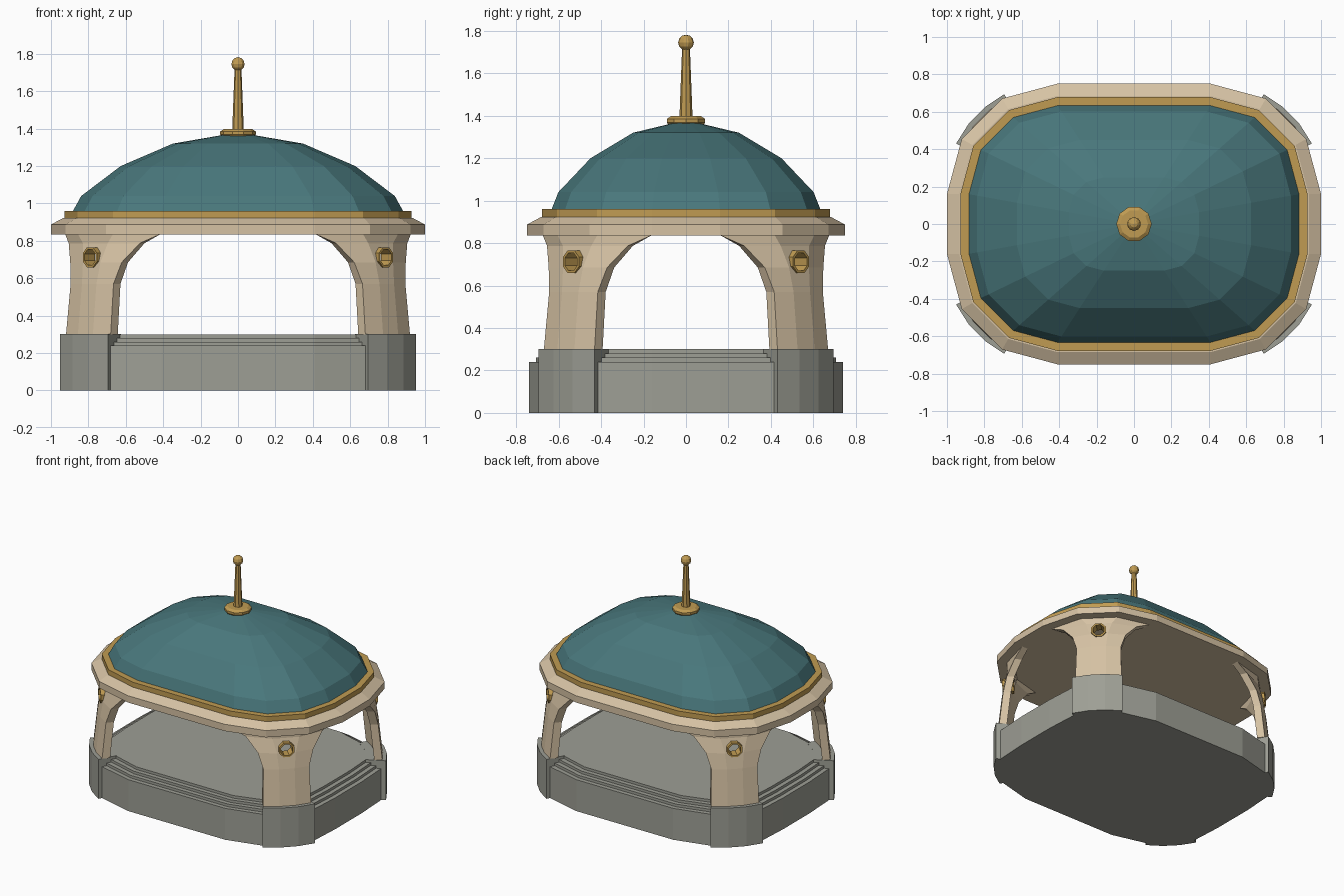
import bpy, bmesh, math
from mathutils import Matrix, Vector

if "Cube" in bpy.data.objects:
    bpy.data.objects.remove(bpy.data.objects["Cube"])

CX, CY = 0.41, 0.16          # centres of the rounded plan corners


def material(name, rgb):
    m = bpy.data.materials.new(name)
    m.diffuse_color = (*rgb, 1)
    m.use_nodes = True
    m.node_tree.nodes["Principled BSDF"].inputs["Base Color"].default_value = m.diffuse_color
    return m


STONE = material("sandstone", (0.67, 0.54, 0.37))
GREY = material("grey stone", (0.34, 0.345, 0.30))
TEAL = material("teal roof", (0.066, 0.185, 0.20))
GOLD = material("gold trim", (0.53, 0.33, 0.085))


def make(name, bm, mat):
    bmesh.ops.recalc_face_normals(bm, faces=bm.faces)
    me = bpy.data.meshes.new(name)
    bm.to_mesh(me)
    bm.free()
    me.materials.append(mat)
    ob = bpy.data.objects.new(name, me)
    bpy.context.collection.objects.link(ob)
    return ob


def loft(name, rings, mat):
    """Closed solid through a stack of equal-length rings."""
    bm = bmesh.new()
    vs = [[bm.verts.new(p) for p in r] for r in rings]
    n = len(vs[0])
    for a, b in zip(vs, vs[1:]):
        for i in range(n):
            j = (i + 1) % n
            bm.faces.new((a[i], a[j], b[j], b[i]))
    bm.faces.new(vs[0])
    bm.faces.new(vs[-1])
    return make(name, bm, mat)


def arc(r, a0, a1, n, z):
    out = []
    for i in range(n):
        a = math.radians(a0 + (a1 - a0) * i / (n - 1))
        out.append((CX + r * math.cos(a), CY + r * math.sin(a), z))
    return out


def four_way(quarter):
    """Full plan loop from the points of the +x +y quarter."""
    q = list(quarter)
    left = [(-x, y, z) for x, y, z in reversed(q)]
    half = q + left
    return half + [(-x, -y, z) for x, y, z in half]


def plan(r, z, s=1.0):
    return [(x * s, y * s, z) for x, y, z in four_way(arc(r, 0, 90, 4, z))]


def mirror(ob):
    m = ob.modifiers.new("mirror", 'MIRROR')
    m.use_axis = (True, True, False)


def lathe(name, profile, sides, mat):
    rings = [[(r * math.cos(2 * math.pi * i / sides),
               r * math.sin(2 * math.pi * i / sides), z) for i in range(sides)]
             for r, z in profile]
    return loft(name, rings, mat)


# stepped platform
def platform_ring(d, z):
    return four_way([(0.935 - d, 0.16, z), (0.92 - d, 0.43 - d * .3, z),
                     (0.70 - d * .4, 0.665 - d, z), (0.41, 0.74 - d, z)])


steps = []
for d, z0, z1 in ((0, 0, .24), (.033, .24, .26), (.066, .26, .28), (.099, .28, .30)):
    steps += [platform_ring(d, z0), platform_ring(d, z1)]
loft("platform", steps, GREY)

# corner piers
pier = loft("corner_piers",
            [arc(.605, 26.5, 62, 4, z) + arc(.46, 62, 26.5, 4, z) for z in (0, .301)],
            GREY)
mirror(pier)

# flared columns: (height, outer radius, half angle of the span)
levels = [(.30, .577, 17), (.57, .548, 17.2), (.685, .531, 21.5),
          (.787, .508, 32), (.838, .515, 45)]
T = 0.055
rings = []
for z, r, h in levels:
    k = min(h + 1.5, 45)
    rings.append(arc(r, 45 - h, 45 + h, 4, z) + arc(r - T, 45 + k, 45 - k, 4, z))
columns = loft("arched_columns", rings, STONE)

# round opening through each column, lined with a gold collar
DIAG = Vector((1, 1, 0)).normalized()


def tube_ring(r, d):
    c = Vector((CX, CY, 0.712)) + DIAG * d
    side = Vector((-1, 1, 0)).normalized()
    out = []
    for i in range(8):
        a = math.radians(22.5 + 45 * i)
        out.append(c + side * r * math.cos(a) + Vector((0, 0, r * math.sin(a))))
    return out


cutter = loft("hole_cutter", [tube_ring(.052, .35), tube_ring(.052, .7)], STONE)
cutter.hide_render = True
cutter.hide_viewport = False
cutter.display_type = 'WIRE'
b = columns.modifiers.new("hole", 'BOOLEAN')
b.operation = 'DIFFERENCE'
b.solver = 'EXACT'
b.object = cutter
mirror(columns)

bm = bmesh.new()
loops = [[bm.verts.new(p) for p in tube_ring(r, d)]
         for r, d in ((.058, .46), (.058, .54), (.045, .54), (.045, .46))]
for k in range(4):
    a, c = loops[k], loops[(k + 1) % 4]
    for i in range(8):
        j = (i + 1) % 8
        bm.faces.new((a[i], a[j], c[j], c[i]))
mirror(make("hole_collars", bm, GOLD))

# cornice and gold band
loft("cornice", [plan(.59, .835), plan(.59, .887), plan(.525, .922)], STONE)
loft("gold_band", [plan(.518, .918), plan(.518, .96)], GOLD)

# dome roof
loft("dome", [plan(.475, z, s) for s, z in
              ((1, .955), (.947, 1.04), (.708, 1.20), (.393, 1.32), (.09, 1.366))],
     TEAL)

# finial
lathe("finial_base", [(.085, 1.355), (.095, 1.368), (.095, 1.385), (.075, 1.398)], 10, GOLD)
lathe("finial_spire", [(.031, 1.39), (.018, 1.73)], 8, GOLD)
bm = bmesh.new()
bmesh.ops.create_uvsphere(bm, u_segments=10, v_segments=6, radius=.037,
                          matrix=Matrix.Translation((0, 0, 1.745)))
make("finial_ball", bm, GOLD)
